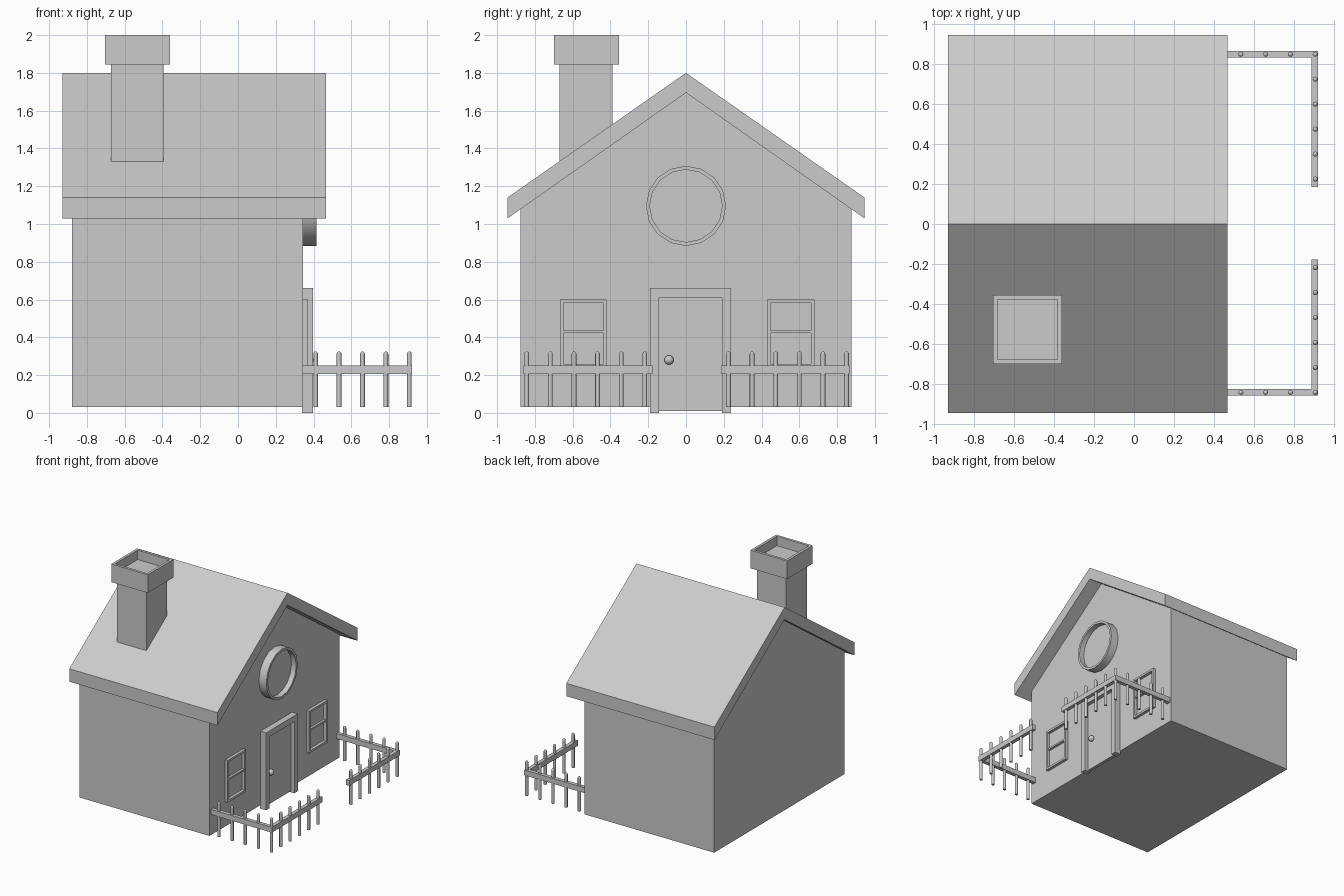
import bpy, bmesh, math
from mathutils import Matrix

if "Cube" in bpy.data.objects:
    bpy.data.objects.remove(bpy.data.objects["Cube"])

WALL = 0.345  # x of the gable wall with the door


def finish(name, bm):
    bmesh.ops.recalc_face_normals(bm, faces=bm.faces[:])
    me = bpy.data.meshes.new(name)
    bm.to_mesh(me)
    bm.free()
    ob = bpy.data.objects.new(name, me)
    bpy.context.collection.objects.link(ob)
    return ob


def smooth(ob):
    bpy.ops.object.select_all(action='DESELECT')
    ob.select_set(True)
    bpy.context.view_layer.objects.active = ob
    bpy.ops.object.shade_smooth_by_angle(angle=math.radians(40))


def add_box(bm, x0, x1, y0, y1, z0, z1):
    m = Matrix.Translation(((x0 + x1) / 2, (y0 + y1) / 2, (z0 + z1) / 2))
    m = m @ Matrix.Diagonal((x1 - x0, y1 - y0, z1 - z0, 1))
    return bmesh.ops.create_cube(bm, size=1, matrix=m)['verts']


def boxes(name, *dims):
    bm = bmesh.new()
    for d in dims:
        add_box(bm, *d)
    return finish(name, bm)


def extrude_x(name, profile, x0, x1):
    """Extrude a (y, z) outline from x0 to x1."""
    bm = bmesh.new()
    face = bm.faces.new([bm.verts.new((x0, y, z)) for y, z in profile])
    ext = bmesh.ops.extrude_face_region(bm, geom=[face])['geom']
    bmesh.ops.translate(bm, vec=(x1 - x0, 0, 0),
                        verts=[v for v in ext if isinstance(v, bmesh.types.BMVert)])
    return finish(name, bm)


def recess(bm, face, width, depth):
    """Inset a face, then sink it to form a rim."""
    bmesh.ops.inset_region(bm, faces=[face], thickness=width)
    n = face.normal.copy()
    new = bmesh.ops.extrude_discrete_faces(bm, faces=[face])['faces'][0]
    bmesh.ops.translate(bm, vec=-n * depth, verts=new.verts[:])


# walls with gables
extrude_x("walls", [(-0.877, 0.03), (0.877, 0.03), (0.877, 1.085),
                    (0, 1.70), (-0.877, 1.085)], -0.88, WALL)

# roof shell
extrude_x("roof", [(-0.945, 1.03), (0, 1.695), (0.945, 1.03),
                   (0.945, 1.14), (0, 1.80), (-0.945, 1.14)], -0.93, 0.467)

# chimney stack, its foot hidden in the roof slope
extrude_x("chimney_stack", [(-0.67, 1.325), (-0.39, 1.52), (-0.39, 1.86), (-0.67, 1.86)],
          -0.672, -0.395)

# chimney cap with hollow top
bm = bmesh.new()
add_box(bm, -0.705, -0.36, -0.70, -0.355, 1.845, 2.0)
bm.normal_update()
recess(bm, max(bm.faces, key=lambda f: f.normal.z), 0.031, 0.08)
finish("chimney_cap", bm)

# round gable window
bm = bmesh.new()
m = Matrix.Translation((WALL + 0.03, 0, 1.096)) @ Matrix.Rotation(math.pi / 2, 4, 'Y')
bmesh.ops.create_cone(bm, cap_ends=True, segments=16, radius1=0.212, radius2=0.212,
                      depth=0.08, matrix=m)
bm.normal_update()
recess(bm, max(bm.faces, key=lambda f: f.normal.x), 0.02, 0.045)
smooth(finish("round_window", bm))

# door frame and door
boxes("door_frame",
      (WALL - 0.005, 0.398, -0.19, -0.143, 0, 0.66),
      (WALL - 0.005, 0.398, 0.19, 0.237, 0, 0.66),
      (WALL - 0.005, 0.398, -0.143, 0.19, 0.61, 0.66))
boxes("door", (WALL - 0.005, 0.365, -0.143, 0.19, 0.01, 0.61))
bm = bmesh.new()
bmesh.ops.create_uvsphere(bm, u_segments=16, v_segments=8, radius=0.025,
                          matrix=Matrix.Translation((0.375, -0.09, 0.28)))
smooth(finish("door_knob", bm))

# sash windows: outer frame plus middle bar
for side, y0, y1 in (("left", -0.667, -0.42), ("right", 0.43, 0.68)):
    a, b, t = WALL - 0.005, 0.37, 0.018
    boxes(side + "_window_frame",
          (a, b, y0, y0 + t, 0.24, 0.6), (a, b, y1 - t, y1, 0.24, 0.6),
          (a, b, y0 + t, y1 - t, 0.6 - t, 0.6), (a, b, y0 + t, y1 - t, 0.24, 0.24 + t),
          (a, b - 0.005, y0 + t, y1 - t, 0.423, 0.437))


def add_picket(bm, x, y, r=0.0125, z0=0.03, z1=0.325):
    """Round post with a domed tip."""
    h = z1 - r - z0
    bmesh.ops.create_cone(bm, cap_ends=True, segments=12, radius1=r, radius2=r, depth=h,
                          matrix=Matrix.Translation((x, y, z0 + h / 2)))
    bmesh.ops.create_uvsphere(bm, u_segments=12, v_segments=6, radius=r,
                              matrix=Matrix.Translation((x, y, z1 - r)))


# two L-shaped fences
for side, s, y in (("left", -1, -0.843), ("right", 1, 0.85)):
    end = y - s * 0.666
    boxes(side + "_fence_rails",
          (WALL - 0.005, 0.921, y - 0.016, y + 0.016, 0.205, 0.25),
          (0.889, 0.921, min(y - s * 0.016, end), max(y - s * 0.016, end), 0.205, 0.25))
    bm = bmesh.new()
    for i in range(5):
        add_picket(bm, 0.907 - i * 0.124, y)
        add_picket(bm, 0.907, y - s * (i + 1) * 0.125)
    smooth(finish(side + "_fence_pickets", bm))
